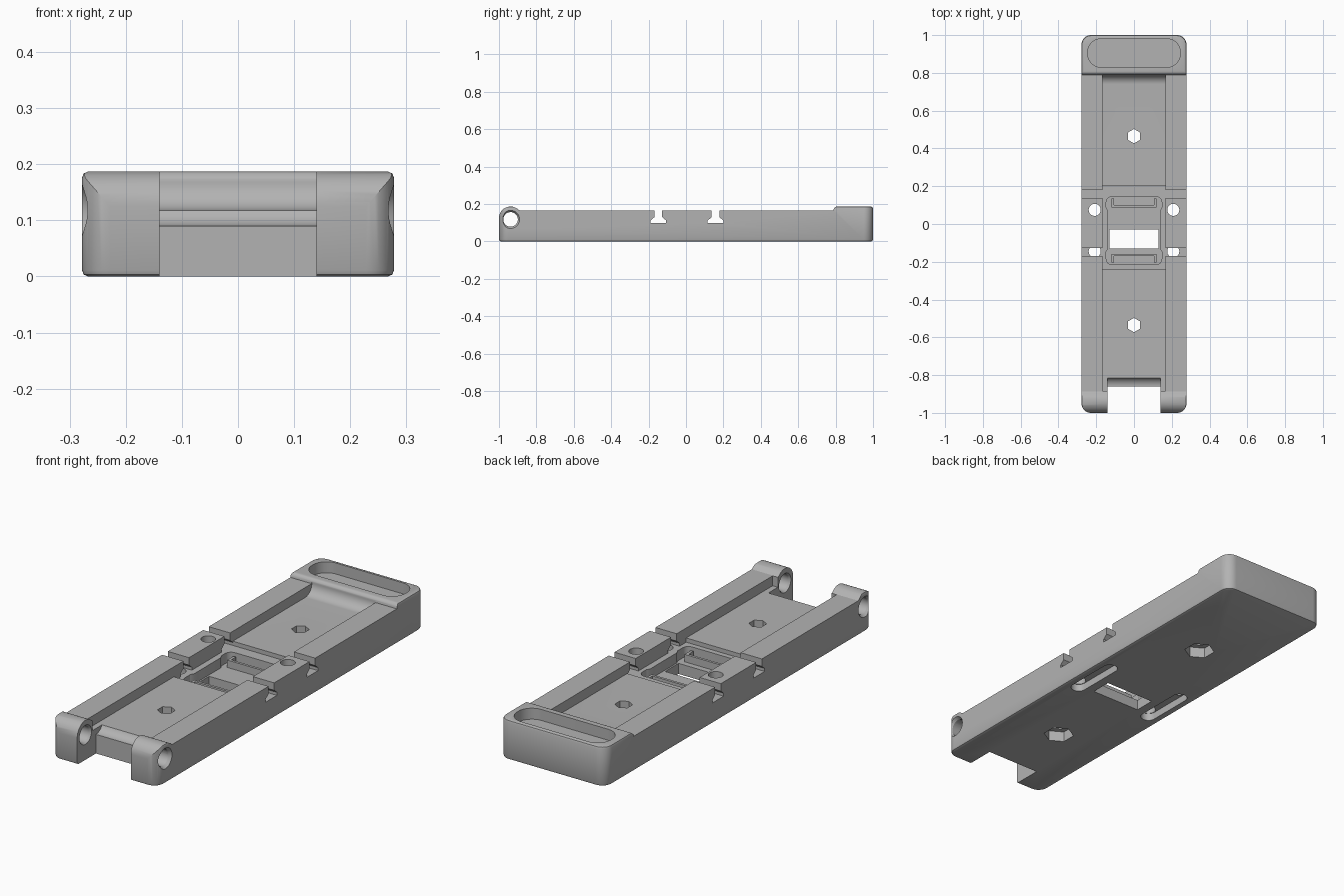
import bpy, bmesh, math
from mathutils import Vector

cube = bpy.data.objects.get("Cube")
if cube:
    bpy.data.objects.remove(cube, do_unlink=True)

mat = bpy.data.materials.new("matte_grey")
mat.use_nodes = True
GREY = (0.45, 0.45, 0.45, 1)
mat.diffuse_color = GREY
mat.node_tree.nodes["Principled BSDF"].inputs["Base Color"].default_value = GREY


def arc(cx, cy, r, a0, a1, n=12):
    steps = [math.radians(a0 + (a1 - a0) * i / n) for i in range(n + 1)]
    return [(cx + r * math.cos(a), cy + r * math.sin(a)) for a in steps]


def round_rect(x0, x1, y0, y1, r, n=10):
    return (arc(x1 - r, y1 - r, r, 0, 90, n) + arc(x0 + r, y1 - r, r, 90, 180, n)
            + arc(x0 + r, y0 + r, r, 180, 270, n) + arc(x1 - r, y0 + r, r, 270, 360, n))


def circle(cx, cy, r, n=32):
    return arc(cx, cy, r, 0, 360 - 360 / n, n - 1)


def prism(name, pts, lo, hi, axis="z", grow=1.0):
    """Extrude a profile: (x, y) along z, or (y, z) along x; grow scales the far end."""
    mid = sum((Vector(p) for p in pts), Vector((0, 0))) / len(pts)
    bm = bmesh.new()
    rings = []
    for d, s in ((lo, 1.0), (hi, grow)):
        ring = []
        for p in pts:
            a, b = mid + (Vector(p) - mid) * s
            ring.append(bm.verts.new((a, b, d) if axis == "z" else (d, a, b)))
        rings.append(ring)
    bm.faces.new(rings[0])
    bm.faces.new(rings[1])
    for i in range(len(pts)):
        j = (i + 1) % len(pts)
        bm.faces.new((rings[0][i], rings[0][j], rings[1][j], rings[1][i]))
    bmesh.ops.recalc_face_normals(bm, faces=bm.faces)
    me = bpy.data.meshes.new(name)
    bm.to_mesh(me)
    bm.free()
    me.materials.append(mat)
    ob = bpy.data.objects.new(name, me)
    bpy.context.collection.objects.link(ob)
    return ob


def rect(x0, x1, y0, y1):
    return [(x0, y0), (x1, y0), (x1, y1), (x0, y1)]


# Main body: rounded plan with chamfered rims, trimmed to the side profile
HW, TOP, RAIL, FLOOR, LOW = 0.278, 0.187, 0.165, 0.118, 0.098
body = prism("base_body", round_rect(-HW, HW, -1, 1, 0.05), 0, TOP)
bm = bmesh.new()
bm.from_mesh(body.data)
rims = [e for e in bm.edges if abs(e.verts[0].co.z - e.verts[1].co.z) < 1e-5]
bmesh.ops.bevel(bm, geom=rims, offset=0.011, segments=2, affect="EDGES", profile=0.5)
bm.to_mesh(body.data)
bm.free()

side = ([(-1.1, -0.1), (1.1, -0.1), (1.1, 0.3), (0.81, 0.3), (0.81, TOP)]
        + arc(0.81, TOP - 0.022, 0.022, 90, 180, 6)
        + [(-0.888, RAIL)] + arc(-0.938, 0.125, 0.062, 45, 180, 20) + [(-1.1, 0.125)])
trim = prism("side_trim", side, -0.5, 0.5, "x")

cutters = []


def cut(*args, **kw):
    cutters.append(prism(*args, **kw))


# Long channel with a curved rear end, and the front hinge gap
cut("channel_cut", [(-0.885, FLOOR)] + arc(0.74, FLOOR + 0.05, 0.05, -90, 0)
    + [(0.79, 0.3), (-0.885, 0.3)], -0.167, 0.167, "x")
cut("hinge_gap_cut", [(-1.1, -0.1), (-0.86, -0.1)] + arc(-0.86, 0.14, 0.05, -90, -10)
    + [(-0.811, 0.3), (-1.1, 0.3)], -0.14, 0.14, "x")

# Lowered centre bay, shaped pocket, window
cut("bay_cut", rect(-0.167, 0.167, -0.24, 0.2), LOW, 0.3)
cut("pocket_cut", round_rect(-0.147, 0.147, -0.215, 0.145, 0.03), 0.05, 0.3)
cut("window_cut", rect(-0.13, 0.13, -0.13, -0.03), -0.1, 0.3)

# Dovetail slots across the rails
for y in (-0.148, 0.158):
    half = [(0.042, LOW), (0.042, 0.112), (0.021, 0.13), (0.021, 0.3)]
    pts = [(y + a, z) for a, z in half] + [(y - a, z) for a, z in reversed(half)]
    cut("dovetail_cut", pts, -0.5, 0.5, "x")

# Hexagonal bolt holes with wider nut recesses below
for y in (0.465, -0.535):
    for r, z in ((0.038, 0.3), (0.068, 0.05)):
        cut("hex_cut", arc(0, y, r, 30, 330, 5), -0.1, z)

# Finger tray in the raised end block
cut("tray_cut", round_rect(-0.245, 0.245, 0.83, 0.98, 0.07, 14), 0.135, 0.3)

for s in (-1, 1):
    # Strap holes joined by a rounded slot on the underside
    x = s * 0.208
    cut("strap_hole_cut", circle(x, 0.075, 0.032), -0.1, 0.3)
    cut("strap_hole_cut", circle(x, -0.145, 0.032), -0.1, 0.11)
    cut("strap_slot_cut", round_rect(x - 0.035, x + 0.035, -0.18, 0.11, 0.034), -0.1, 0.035)
    # Hinge pin hole with countersunk ends
    cut("pin_cut", circle(-0.938, FLOOR, 0.039), s * 0.1, s * 0.4, "x")
    cut("pin_rim_cut", circle(-0.938, FLOOR, 0.039), s * 0.264, s * 0.29, "x", grow=1.45)
    cut("pin_rim_cut", circle(-0.938, FLOOR, 0.039), s * 0.15, s * 0.13, "x", grow=1.3)


def boolean(target, tool, op):
    m = target.modifiers.new(op.lower(), "BOOLEAN")
    m.operation, m.object, m.solver = op, tool, "EXACT"
    bpy.context.view_layer.objects.active = target
    bpy.ops.object.modifier_apply(modifier=m.name)
    bpy.data.objects.remove(tool, do_unlink=True)


boolean(body, trim, "INTERSECT")
for c in cutters:
    boolean(body, c, "DIFFERENCE")

# Pocket details: side ribs and a bracket-shaped clip at each end
parts = [body]
for s in (-1, 1):
    parts.append(prism("pocket_rib", [(s * 0.149, 0.09), (s * 0.138, 0.07), (s * 0.138, -0.13),
                                      (s * 0.149, -0.15)], 0.045, LOW))
    yc = -0.035 + s * 0.145
    for e in (-1, 1):
        parts.append(prism("clip_end", rect(*sorted((e * 0.105, e * 0.118)),
                                            *sorted((yc - s * 0.012, yc + s * 0.025))), 0.045, 0.085))
    parts.append(prism("clip_bar", rect(-0.118, 0.118, yc - 0.022, yc - 0.01)
                       if s > 0 else rect(-0.118, 0.118, yc + 0.01, yc + 0.022), 0.045, 0.085))

# Smooth the curved walls, keep the edges crisp
bpy.ops.object.select_all(action="DESELECT")
for ob in parts:
    ob.select_set(True)
bpy.context.view_layer.objects.active = body
bpy.ops.object.shade_smooth_by_angle(angle=math.radians(30))
